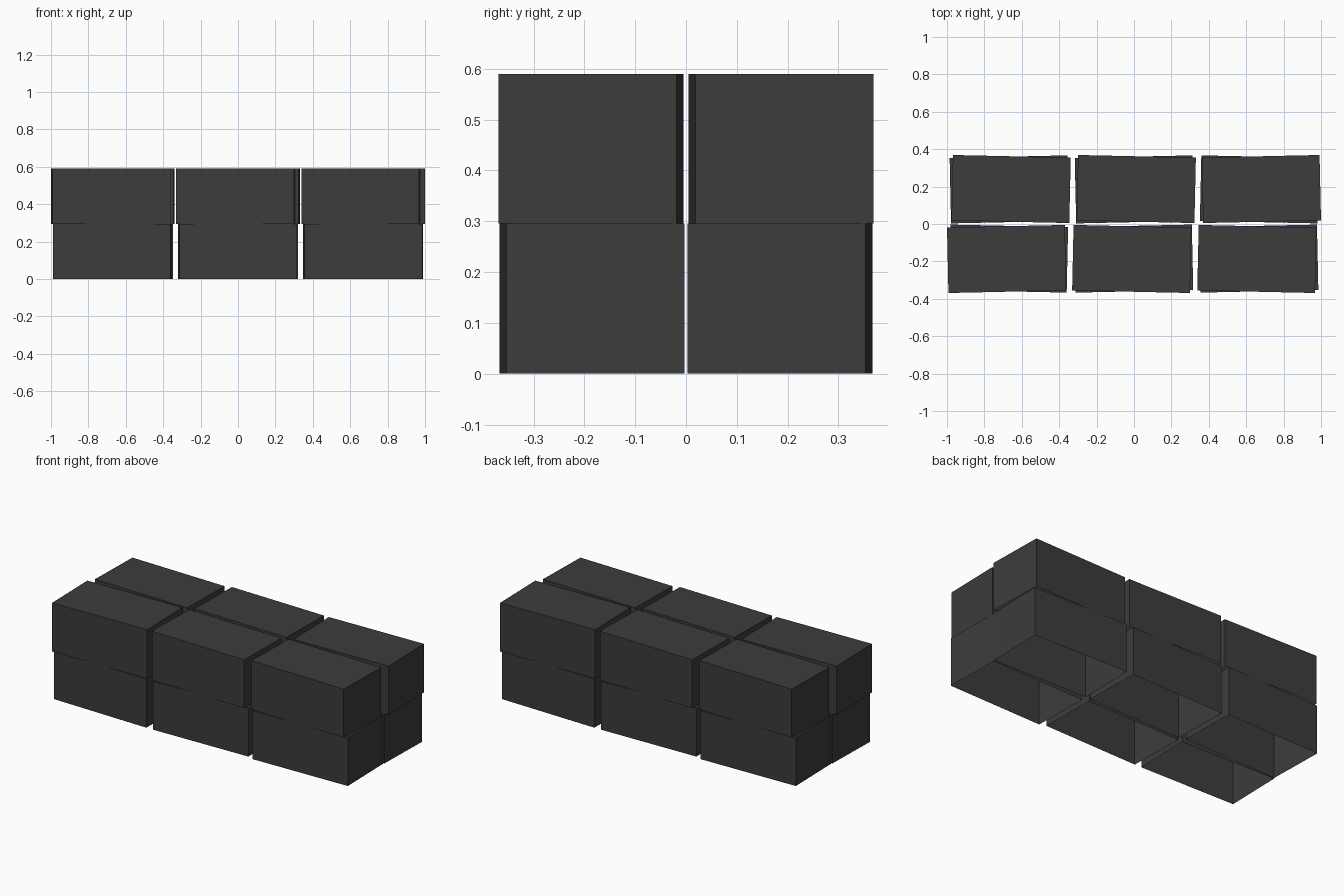
import bpy
import bmesh
from mathutils import Matrix, Vector

LENGTH, WIDTH, HEIGHT = 0.63, 0.35, 0.295
PITCH = 0.669
TILT = 0.022

cube = bpy.data.objects.get("Cube")
if cube:
    bpy.data.objects.remove(cube, do_unlink=True)

# Dark grey shared by every block
grey = bpy.data.materials.new("dark_grey")
colour = (0.045, 0.045, 0.045, 1)
grey.diffuse_color = colour
grey.use_nodes = True
shader = next(n for n in grey.node_tree.nodes if n.type == "BSDF_PRINCIPLED")
shader.inputs["Base Color"].default_value = colour


def block_mesh():
    """Flat-faced block shell, open underneath."""
    bm = bmesh.new()
    bmesh.ops.create_cube(bm, size=1)
    bmesh.ops.scale(bm, vec=(LENGTH, WIDTH, HEIGHT), verts=bm.verts)
    bmesh.ops.translate(bm, vec=(0, 0, HEIGHT / 2), verts=bm.verts)
    floor = [f for f in bm.faces if f.normal.z < -0.9]
    bmesh.ops.delete(bm, geom=floor, context="FACES_ONLY")
    mesh = bpy.data.meshes.new("block")
    bm.to_mesh(mesh)
    bm.free()
    mesh.materials.append(grey)
    return mesh


shell = block_mesh()

# Layer: name, base height, front row offset (x, y), turn of each block
layers = [
    ("lower", 0, -0.002, -0.185, (-1, 1, 1)),
    ("upper", HEIGHT, -0.012, -0.187, (1, -1, -1)),
]

# The back row is the front row turned half round
for layer, z, dx, y, turns in layers:
    for i, turn in enumerate(turns):
        x = (i - 1) * PITCH + dx
        for row, side in (("front", 1), ("back", -1)):
            column = ("right", "middle", "left")[1 + (i - 1) * side]
            obj = bpy.data.objects.new(f"{layer}_{row}_{column}_block", shell)
            bpy.context.collection.objects.link(obj)
            place = Vector((x * side, y * side, z))
            obj.matrix_world = Matrix.Translation(place) @ Matrix.Rotation(turn * TILT, 4, "Z")
